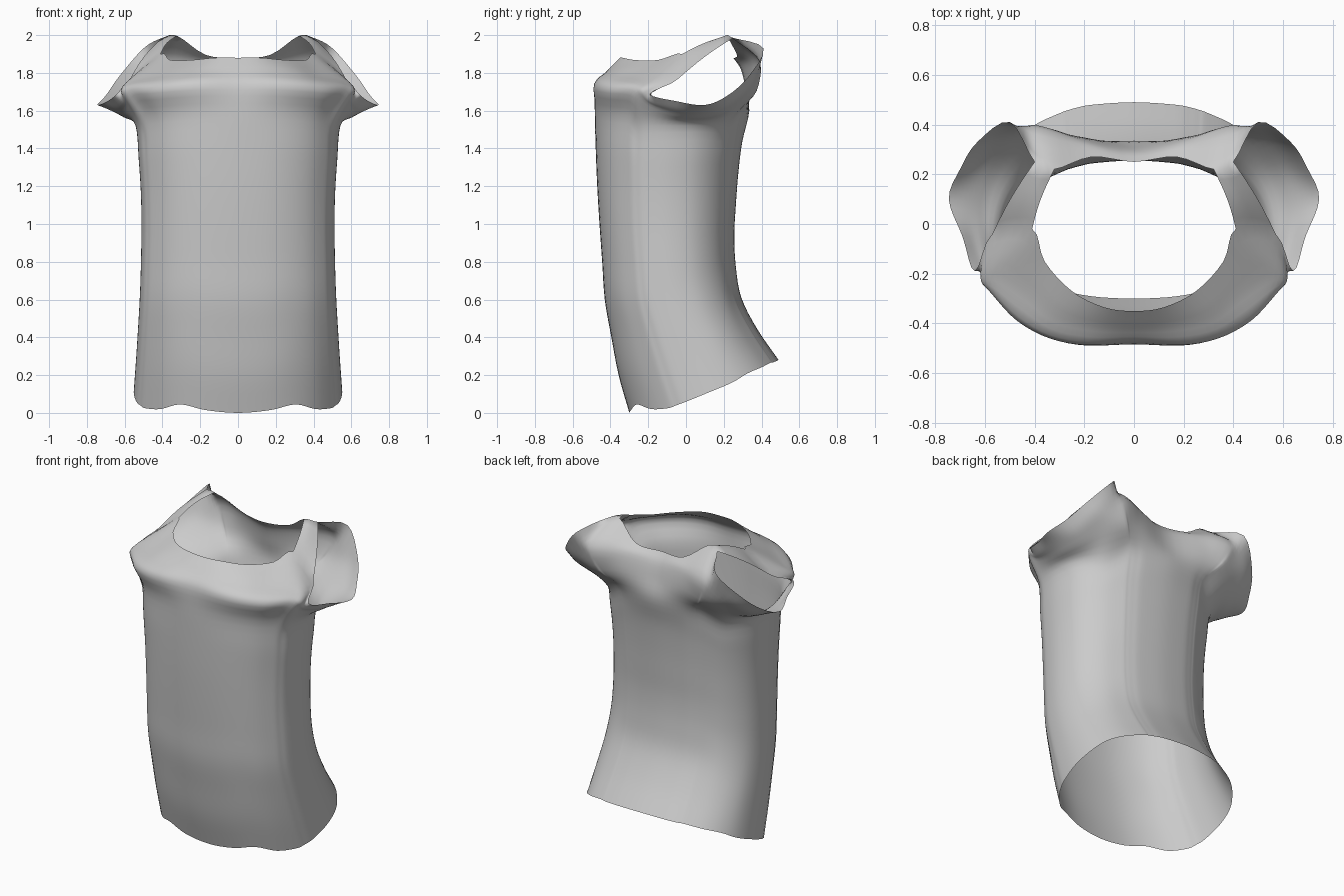
import bpy, bmesh, math
from mathutils import Vector

if "Cube" in bpy.data.objects:
    bpy.data.objects.remove(bpy.data.objects["Cube"])

SUB = 4  # spline steps between control points

# Torso cross-sections: height, half width, front y, back y
RINGS = [(0.0, .558, -.30, .64), (.15, .55, -.345, .56), (.28, .54, -.375, .49),
         (.40, .532, -.395, .40), (.60, .52, -.43, .295), (.75, .515, -.44, .265),
         (.95, .51, -.455, .255), (1.2, .515, -.47, .27), (1.4, .53, -.478, .29),
         (1.6, .55, -.483, .335)]

# Half garment columns: angle, hem height, then three points of the yoke up to its rim
FRONT = [
    (0, 0.0, (0, -.478, 1.74), (0, -.42, 1.81), (0, -.35, 1.88)),
    (15, .015, (.19, -.487, 1.74), (.16, -.41, 1.81), (.12, -.335, 1.88)),
    (30, .045, (.34, -.46, 1.73), (.31, -.37, 1.80), (.25, -.27, 1.868)),
    (45, .02, (.47, -.39, 1.72), (.42, -.28, 1.79), (.36, -.15, 1.868)),
    (60, .025, (.565, -.29, 1.71), (.54, -.20, 1.77), (.41, -.02, 1.90)),
    (67, .04, (.59, -.25, 1.67), (.615, -.21, 1.72), (.57, -.04, 1.77)),
    (75, .06, (.58, -.19, 1.62), (.61, -.19, 1.65), (.64, -.19, 1.69)),
    (90, .11, (.60, -.05, 1.575), (.65, -.05, 1.61), (.69, -.05, 1.65)),
]
BACK = [
    (105, .16, (.60, .08, 1.565), (.67, .09, 1.60), (.745, .10, 1.63)),
    (120, .21, (.56, .20, 1.59), (.63, .22, 1.63), (.70, .22, 1.68)),
    (135, .24, (.48, .31, 1.66), (.56, .34, 1.73), (.63, .33, 1.78)),
    (150, .265, (.38, .37, 1.70), (.46, .39, 1.82), (.50, .41, 1.93)),
    (154, .267, (.35, .37, 1.71), (.41, .39, 1.86), (.40, .25, 1.985)),
    (158, .27, (.31, .365, 1.72), (.33, .37, 1.87), (.32, .22, 1.995)),
    (165, .275, (.21, .35, 1.73), (.20, .33, 1.85), (.17, .27, 1.895)),
    (180, .28, (0, .315, 1.72), (0, .29, 1.82), (0, .25, 1.88)),
]


def ring_at(z):
    """Half width, front and back of the torso at height z."""
    for a, b in zip(RINGS, RINGS[1:]):
        if z <= b[0]:
            break
    f = (z - a[0]) / (b[0] - a[0])
    return [p + (q - p) * f for p, q in zip(a[1:], b[1:])]


def torso_point(angle, z):
    w, front, back = ring_at(z)
    t = math.radians(angle)
    s, c = math.sin(t), math.cos(t)
    mid, half = (front + back) / 2, (back - front) / 2
    x = w * abs(s) ** .87 if 0 < angle < 180 else 0
    return Vector((x, mid - half * math.copysign(abs(c) ** .87, c), z))


def spline(pts, first=None, last=None):
    """Smooth curve through all the points."""
    p = [first or pts[0] * 2 - pts[1]] + pts + [last or pts[-1] * 2 - pts[-2]]
    out = []
    for i in range(1, len(p) - 2):
        a, b, c, d = p[i - 1:i + 3]
        for k in range(SUB):
            t = k / SUB
            out.append(.5 * (2 * b + (c - a) * t + (2 * a - 5 * b + 4 * c - d) * t * t
                             + (3 * b - a - 3 * c + d) * t ** 3))
    return out + [pts[-1].copy()]


def flip(p):
    return Vector((-p.x, p.y, p.z))


# Control columns from hem to rim
columns = []
for angle, hem, *yoke in FRONT + BACK:
    top = 1.56 + .04 * math.cos(math.radians(angle)) ** 2
    if 60 < angle < 140:
        top = 1.52
    col = [torso_point(angle, hem + (top - hem) * i / 8) for i in range(9)]
    columns.append(spline(col + [Vector(p) for p in yoke]))

# Smooth every row around the body, mirrored tangents at the centre line
rows = [spline(list(r), flip(r[1]), flip(r[-2])) for r in zip(*columns)]

bm = bmesh.new()
grid = [[bm.verts.new(p) for p in r] for r in rows]


def skin(g):
    for r0, r1 in zip(g, g[1:]):
        for i in range(len(r0) - 1):
            bm.faces.new((r0[i], r0[i + 1], r1[i + 1], r1[i]))


skin(grid)

# Shoulder strap bridging the front rim to the back shoulder peak
rim = grid[-1]
start = rim[4 * SUB:5 * SUB + 1]
end = rim[12 * SUB:13 * SUB + 1][::-1]
strap = [start]
for k in range(1, 6):
    t = k / 6
    strap.append([bm.verts.new(a.co.lerp(b.co, t) + Vector((.01, 0, .012)) * math.sin(math.pi * t))
                  for a, b in zip(start, end)])
skin(strap + [end])
bmesh.ops.recalc_face_normals(bm, faces=bm.faces)
bm.normal_update()
# Outward direction is checked on a front torso face
bm.faces.ensure_lookup_table()
if bm.faces[0].normal.y > 0:
    bmesh.ops.reverse_faces(bm, faces=bm.faces)

mesh = bpy.data.meshes.new("sleeveless_top")
bm.to_mesh(mesh)
bm.free()
top_obj = bpy.data.objects.new("sleeveless_top", mesh)
bpy.context.collection.objects.link(top_obj)

# Mirror to the other side
mirror = top_obj.modifiers.new("mirror", 'MIRROR')
mirror.use_axis[0] = True
mirror.use_clip = True
mirror.merge_threshold = .001

fabric = bpy.data.materials.new("grey_fabric")
fabric.diffuse_color = (.6, .6, .6, 1)
fabric.use_nodes = True
fabric.node_tree.nodes["Principled BSDF"].inputs["Base Color"].default_value = fabric.diffuse_color
mesh.materials.append(fabric)
for poly in mesh.polygons:
    poly.use_smooth = True
